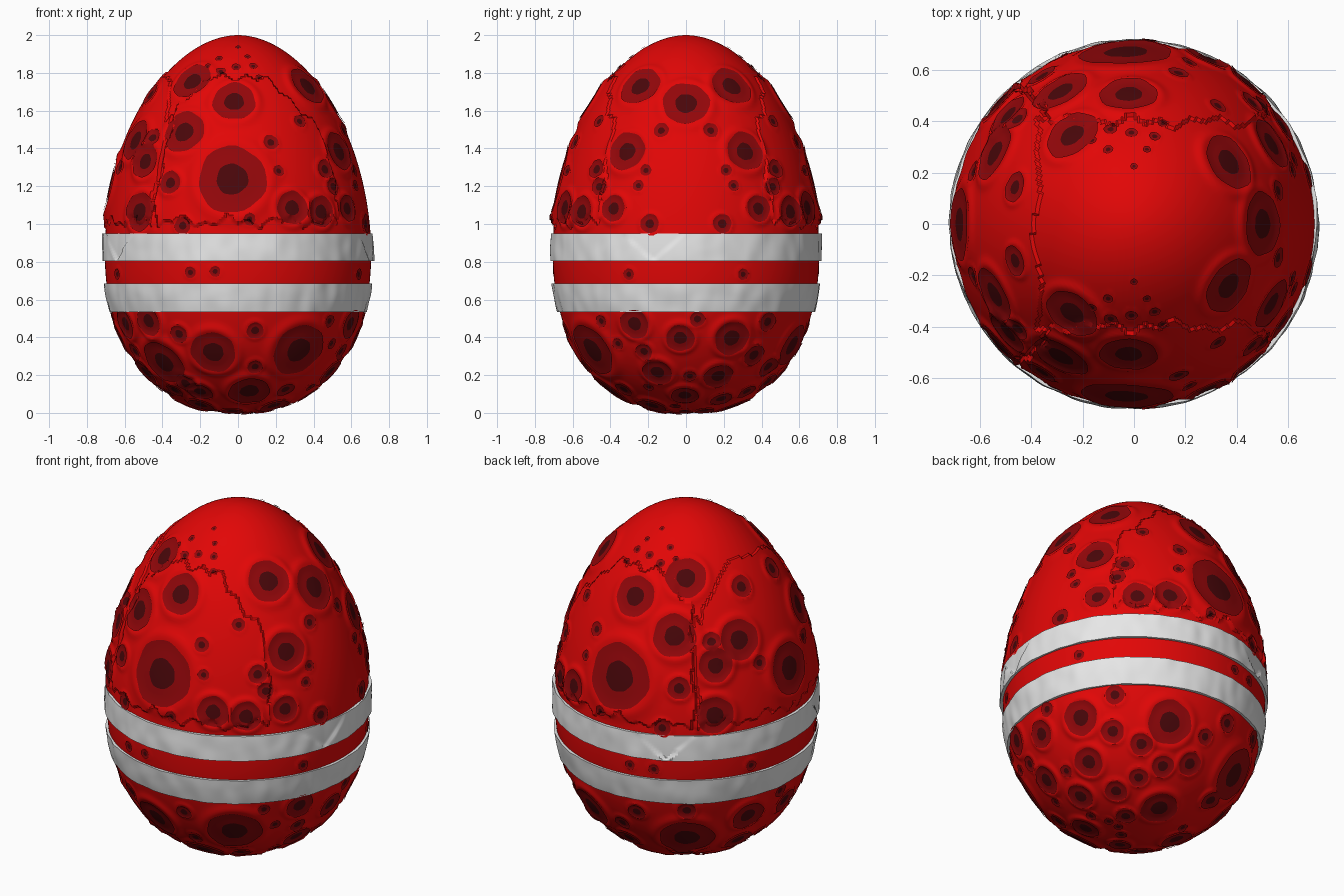
import bpy, bmesh, math, random
from math import sin, cos, asin, radians, pi
from mathutils import Vector, kdtree, noise

random.seed(4)
if "Cube" in bpy.data.objects:
    bpy.data.objects.remove(bpy.data.objects["Cube"], do_unlink=True)

WIDTH, BELOW, ABOVE = 0.705, 0.85, 1.15      # half width, depth and height from the belly
CENTRE = Vector((0, 0, BELOW))


def material(name, colour):
    mat = bpy.data.materials.new(name)
    mat.use_nodes = True
    mat.diffuse_color = (*colour, 1)
    mat.node_tree.nodes["Principled BSDF"].inputs["Base Color"].default_value = (*colour, 1)
    return mat


RED = material("bright red", (0.76, 0.002, 0.002))
RING = material("deep red", (0.29, 0.002, 0.003))
CORE = material("dark maroon", (0.068, 0.002, 0.003))
WHITE = material("white", (0.8, 0.8, 0.8))


def add_object(name, bm, *mats):
    mesh = bpy.data.meshes.new(name)
    bm.normal_update()
    bm.to_mesh(mesh)
    bm.free()
    obj = bpy.data.objects.new(name, mesh)
    bpy.context.collection.objects.link(obj)
    for mat in mats:
        mesh.materials.append(mat)
    bpy.ops.object.select_all(action="DESELECT")
    obj.select_set(True)
    bpy.context.view_layer.objects.active = obj
    bpy.ops.object.shade_smooth_by_angle(angle=radians(30))


# Egg shape: two joined superellipses
def shape(above):
    return (ABOVE, 1.9) if above else (BELOW, 2.2)


def egg_radius(z):
    tall, p = shape(z > BELOW)
    return WIDTH * max(0, 1 - (abs(z - BELOW) / tall) ** p) ** (1 / p)


def egg_point(direction):
    tall, p = shape(direction.z > 0)
    flat = math.hypot(direction.x, direction.y)
    reach = ((flat / WIDTH) ** p + (abs(direction.z) / tall) ** p) ** (-1 / p)
    return CENTRE + direction * reach


def egg_normal(point):
    v = point - CENTRE
    tall, p = shape(v.z > 0)
    flat = math.hypot(v.x, v.y)
    slope = (flat / WIDTH) ** (p - 1) / WIDTH / flat
    rise = math.copysign((abs(v.z) / tall) ** (p - 1) / tall, v.z)
    return Vector((v.x * slope, v.y * slope, rise)).normalized()


def at(azimuth, z):
    r = egg_radius(z)
    return Vector((r * cos(azimuth), r * sin(azimuth), z))


# Spots as (sideways, height, radius)
FRONT_AND_BACK = [
    (-.03, 1.23, .18), (-.02, 1.635, .112), (-.28, 1.475, .115), (-.24, 1.75, .11),
    (-.48, 1.32, .09), (-.35, 1.21, .06), (-.51, 1.06, .1), (.28, 1.08, .085),
    (.17, 1.42, .04), (.21, 1.27, .03), (.32, 1.53, .035), (.45, 1.28, .05),
    (-.44, 1.44, .05), (-.29, .99, .045), (.06, 1.02, .03), (-.25, .745, .03),
    (-.12, .75, .028), (0, 1.93, .014), (-.1, 1.87, .02), (-.01, 1.825, .024),
    (.08, 1.83, .022), (-.09, 1.8, .026), (-.16, 1.82, .018), (.05, 1.88, .016),
    (.11, 1.77, .018)]
FRONT_LOWER = [
    (-.13, .325, .12), (.32, .335, .15), (-.39, .27, .13), (.06, .12, .11),
    (.09, .44, .045), (-.47, .49, .08), (-.2, .12, .07), (.09, .25, .04), (.25, .13, .05)]
BACK_LOWER = [
    (.22, .36, .12), (-.32, .28, .15), (.03, .04, .1), (0, .34, .045), (-.23, .14, .06),
    (.31, .25, .06), (.16, .17, .06), (.28, .08, .06), (-.12, .45, .05)]
SIDE_RIGHT = [
    (0, 1.635, .125), (.24, 1.725, .115), (.31, 1.38, .105), (.13, 1.49, .04),
    (.21, 1.28, .03), (.25, 1.2, .03), (.45, 1.19, .045), (.38, 1.08, .07),
    (.54, 1.06, .08), (.19, 1, .05), (.3, .735, .03)]
SIDE_LEFT = [(0, 1.2, .14), (.27, 1.43, .11), (.14, 1.67, .06), (.2, 1.29, .04), (.3, .735, .03)]
SIDE_LOWER = [
    (-.27, .475, .08), (-.03, .4, .075), (.24, .4, .095), (-.15, .22, .08), (.17, .2, .08),
    (-.22, .33, .045), (.06, .5, .04), (.02, .2, .035), (-.37, .17, .06), (.44, .25, .05)]

spots = []


def add_spot(point, r, gap):
    if all((point - q).length > gap * (r + s) for q, s in spots):
        spots.append((point, r))


def place(facing, group, *flips):
    for side, z, r in group:
        for flip in flips:
            add_spot(at(facing + flip * asin(side / egg_radius(z)), z), r, 0.6)


place(-pi / 2, FRONT_AND_BACK + FRONT_LOWER, 1)
place(pi / 2, FRONT_AND_BACK + BACK_LOWER, -1)
place(0, SIDE_RIGHT, 1, -1)
place(pi, SIDE_LEFT, 1, -1)
place(0, SIDE_LOWER, 1)
place(pi, SIDE_LOWER, -1)
# Scattered spots filling the underside, larger ones first
for size in (.075, .055, .03):
    for _ in range(110):
        add_spot(at(random.uniform(0, 2 * pi), random.uniform(.001, .5)),
                 size * random.uniform(.85, 1.15), 1.15)

tree = kdtree.KDTree(len(spots))
for i, (point, r) in enumerate(spots):
    tree.insert(point, i)
tree.balance()


# Surface relief: cracked shell panels, then crater rims
def zigzag(t):
    return abs(t % 2 - 1) * 2 - 1


def jag(t):
    return .016 * zigzag(t * 7) + .014 * zigzag(t * 17 + .3)


def panel_height(p):
    from_right = abs(math.atan2(p.y, p.x))
    if p.z < 1.01 + 1.3 * jag(from_right * .7):
        return 0
    along = p.x if abs(p.y) > -p.x else p.y / 3
    if p.z > 1.5 and max(-1.07 * p.x, abs(p.y)) < .395 + jag(along):
        return 0
    if from_right < radians(41) + jag(p.z * .6):
        return 0
    seam = abs(from_right - radians(129) - jag(p.z * .5))
    return -.004 if seam < .012 else .011


def relief(p):
    h = panel_height(p)
    for _, i, d in tree.find_range(p, .27):
        r = spots[i][1]
        t = d / r
        if t < 1.8:
            h += min(.011, .12 * r) * math.exp(-((t - 1.12) / .22) ** 2)
    return h


def surface(p, lift=0):
    direction = (p - CENTRE).normalized()
    base = egg_point(direction)
    return base + direction * (relief(base) + lift)


# Egg shell
bm = bmesh.new()
bmesh.ops.create_uvsphere(bm, u_segments=360, v_segments=220, radius=1)
for v in bm.verts:
    v.co = surface(CENTRE + v.co)
add_object("egg_shell", bm, RED)

# Spots: ring and core plates that follow the shell
bm = bmesh.new()
SIDES = 28
STEPS = (.23, .46, .64, .82, 1)
for point, r in spots:
    normal = egg_normal(point)
    across = normal.orthogonal().normalized()
    up = normal.cross(across)
    phase = random.uniform(0, 6)
    hub = bm.verts.new(surface(point, .006))
    inner = None
    for step, t in enumerate(STEPS):
        loop = []
        for k in range(SIDES):
            a = 2 * pi * k / SIDES
            size = r * t * (1 + .03 * sin(3 * a + phase) + .02 * sin(7 * a))
            loop.append(bm.verts.new(surface(point + size * (across * cos(a) + up * sin(a)), .006)))
        for k in range(SIDES):
            n = (k + 1) % SIDES
            if inner:
                face = bm.faces.new((inner[k], loop[k], loop[n], inner[n]))
            else:
                face = bm.faces.new((hub, loop[k], loop[n]))
            face.material_index = 1 if step < 2 else 0
        inner = loop
add_object("crater_spots", bm, RING, CORE)


# Hammered bands, the upper one with bent shards at its top edge
def band(name, low, high, notches):
    bm = bmesh.new()
    rows, sides = 12, 320
    rings = []
    for row in range(-1, rows + 2):
        f = min(max(row / rows, 0), 1)
        z = low + (high - low) * f
        edge = row in (-1, rows + 1)
        ring = []
        for k in range(sides):
            a = 2 * pi * k / sides
            out = -.02 if edge else .014 + .007 * noise.noise((cos(a) * 9, sin(a) * 9, z * 8))
            for notch in notches:
                away = math.remainder(a - radians(notch), 2 * pi) / .23
                if not edge and abs(away) < f:
                    out = .003 + (.006 * away if away > 0 else -.012 * away)
            radius = egg_radius(z) + out
            ring.append(bm.verts.new((radius * cos(a), radius * sin(a), z)))
        rings.append(ring)
    for lower, upper in zip(rings, rings[1:]):
        for k in range(sides):
            n = (k + 1) % sides
            bm.faces.new((lower[k], lower[n], upper[n], upper[k]))
    add_object(name, bm, WHITE)


band("lower_band", .535, .685, ())
band("upper_band", .805, .95, (-14, 206, 116))
